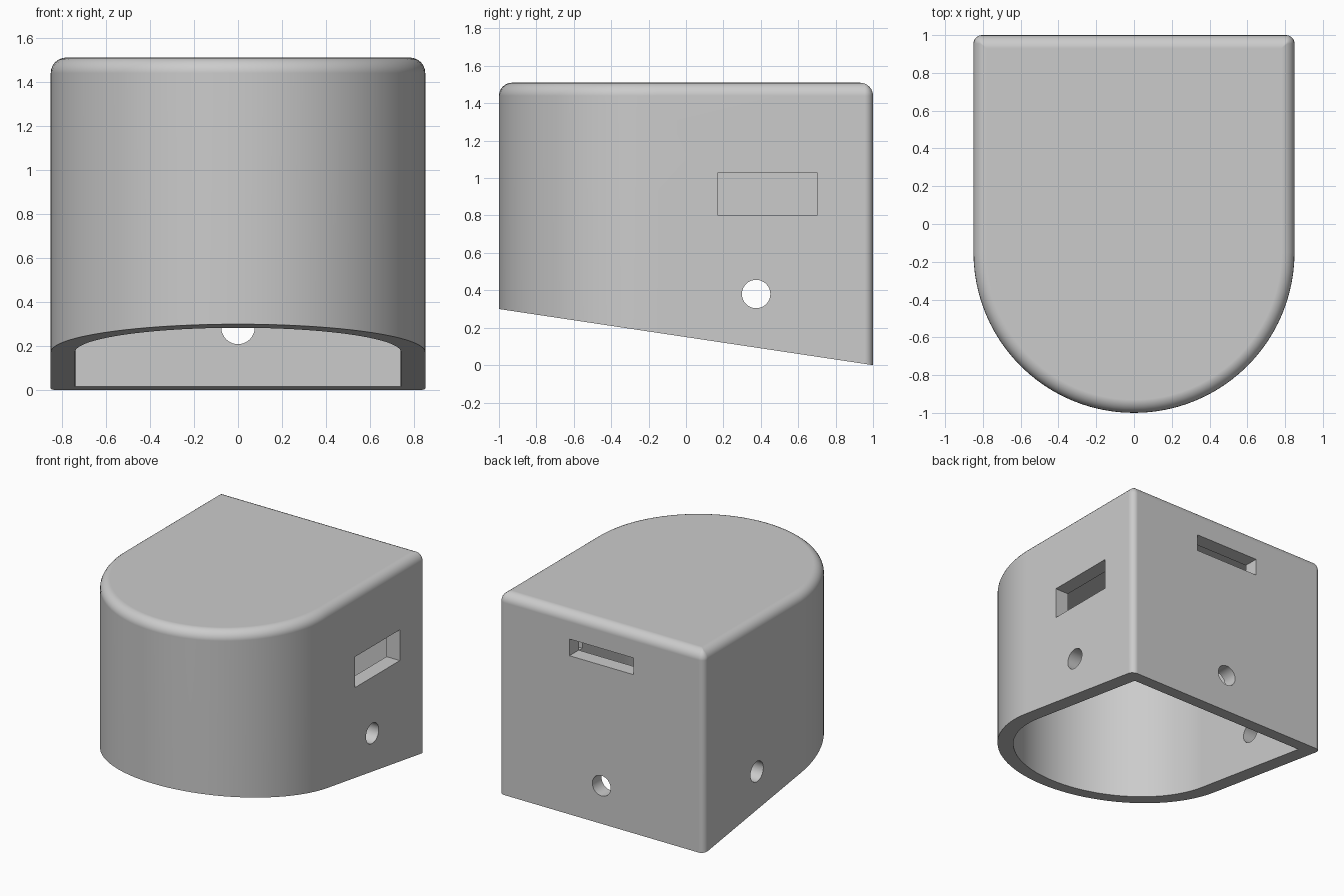
import bpy, bmesh, math
from mathutils import Vector, Matrix

if "Cube" in bpy.data.objects:
    bpy.data.objects.remove(bpy.data.objects["Cube"], do_unlink=True)

HALF, WALL, TOP, FILLET = 0.85, 0.11, 1.51, 0.07
ARC_Y = HALF - 1.0

grey = bpy.data.materials.new("light grey plastic")
grey.use_nodes = True
colour = (0.6, 0.6, 0.6, 1)
grey.diffuse_color = colour
grey.node_tree.nodes["Principled BSDF"].inputs["Base Color"].default_value = colour


def arc(cx, cy, r, start, end, steps):
    for i in range(steps + 1):
        a = math.radians(start + (end - start) * i / steps)
        yield cx + r * math.cos(a), cy + r * math.sin(a)


def outline(inset, corner):
    """D-shaped plan: round front, square back with rounded corners."""
    r, back = HALF - inset, 1.0 - inset
    pts = list(arc(0, ARC_Y, r, 180, 360, 48))
    pts += arc(r - corner, back - corner, corner, 0, 90, 5)
    pts += arc(corner - r, back - corner, corner, 90, 180, 5)
    return pts


def slope(y):
    return 0.15 * (1.0 - y)


# Shell: rings run from the inner ceiling, round the sloping rim, to the roof
inner, outer = outline(WALL, 0.004), outline(0, 0.045)
rings = [[(x, y, TOP - WALL) for x, y in inner],
         [(x, y, slope(y)) for x, y in inner],
         [(x, y, slope(y)) for x, y in outer]]
for i in range(7):
    a = math.radians(15 * i)
    d = FILLET * (1 - math.cos(a))
    z = TOP - FILLET + FILLET * math.sin(a)
    rings.append([(x, y, z) for x, y in outline(d, max(0.045 - d, 0.004))])

bm = bmesh.new()
loops = [[bm.verts.new(p) for p in ring] for ring in rings]
for a, b in zip(loops, loops[1:]):
    for i in range(len(a)):
        j = (i + 1) % len(a)
        bm.faces.new((a[i], a[j], b[j], b[i]))
bm.faces.new(loops[0])
bm.faces.new(loops[-1])
bmesh.ops.recalc_face_normals(bm, faces=bm.faces)
mesh = bpy.data.meshes.new("housing_shell")
bm.to_mesh(mesh)
bm.free()
mesh.materials.append(grey)
shell = bpy.data.objects.new("housing_shell", mesh)
bpy.context.collection.objects.link(shell)


def cut(name, centre, size=None, radius=0, depth=0, axis="X"):
    """Cut a box, or a round hole along an axis, out of the shell."""
    bm = bmesh.new()
    if size:
        bmesh.ops.create_cube(bm, size=1, matrix=Matrix.Diagonal((*size, 1)))
    else:
        turn = Matrix.Rotation(math.pi / 2, 4, "Y" if axis == "X" else "X")
        bmesh.ops.create_cone(bm, cap_ends=True, segments=32, radius1=radius,
                              radius2=radius, depth=depth, matrix=turn)
    bmesh.ops.translate(bm, verts=bm.verts, vec=Vector(centre))
    me = bpy.data.meshes.new(name)
    bm.to_mesh(me)
    bm.free()
    me.materials.append(grey)
    cutter = bpy.data.objects.new(name, me)
    cutter.hide_render = True
    bpy.context.collection.objects.link(cutter)
    mod = shell.modifiers.new(name, "BOOLEAN")
    mod.operation, mod.solver, mod.object = "DIFFERENCE", "EXACT", cutter
    bpy.ops.object.modifier_apply(modifier=name)
    bpy.data.objects.remove(cutter, do_unlink=True)


bpy.context.view_layer.objects.active = shell
shell.select_set(True)

# Openings: screw holes on three sides, one side slot and one back slot
cut("side_holes", (0, 0.375, 0.38), radius=0.076, depth=2)
cut("back_hole", (0, 0.95, 0.285), radius=0.076, depth=0.4, axis="Y")
cut("side_slot", (0.85, 0.435, 0.915), size=(0.4, 0.53, 0.23))
cut("back_slot", (0, 0.95, 1.25), size=(0.53, 0.4, 0.125))

# Smooth rounded walls with crisp edges
bpy.ops.object.shade_smooth_by_angle(angle=math.radians(30))
normals = shell.modifiers.new("even_normals", "WEIGHTED_NORMAL")
normals.keep_sharp = True
